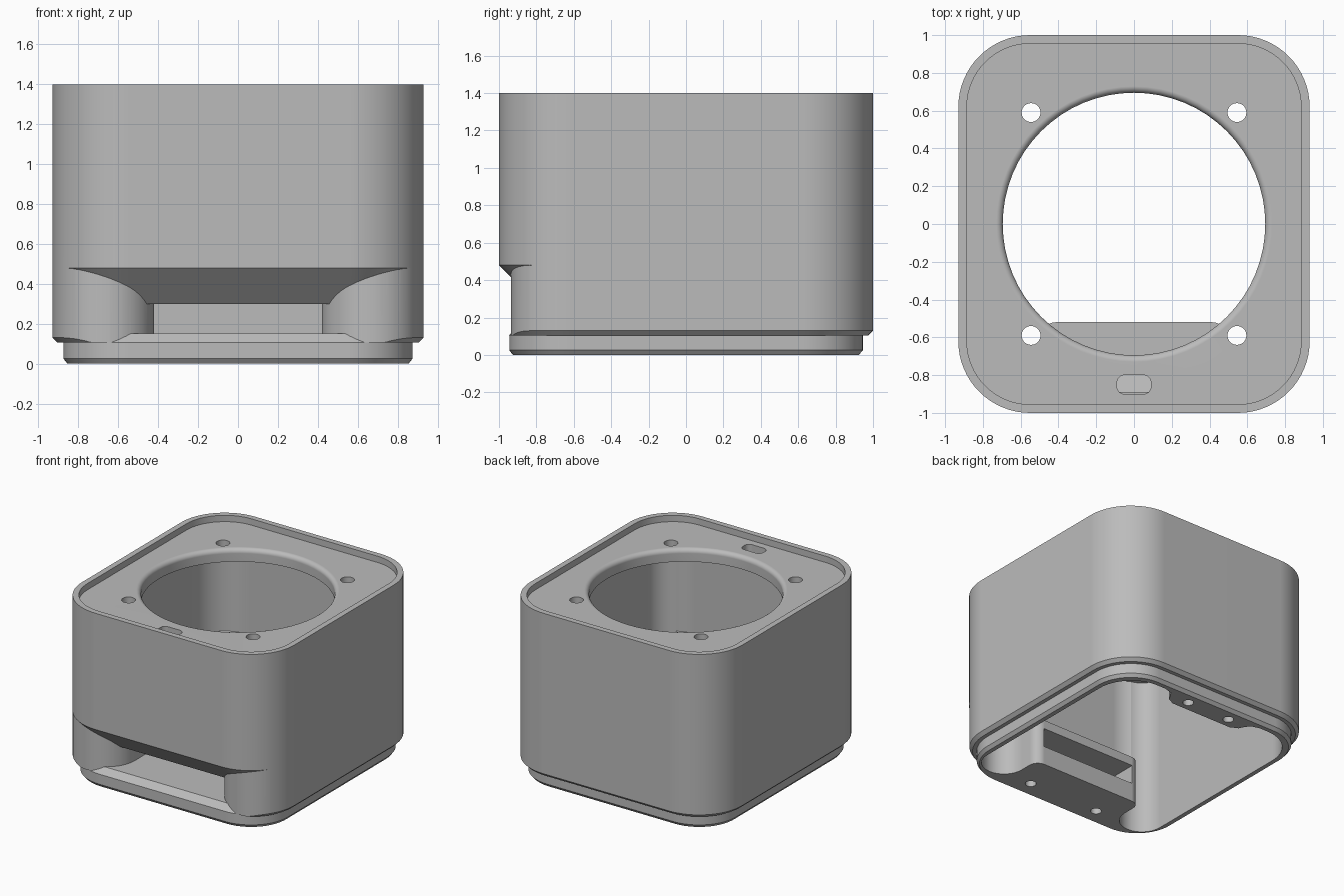
import bpy
import bmesh
from math import cos, sin, radians

cube = bpy.data.objects.get("Cube")
if cube:
    bpy.data.objects.remove(cube, do_unlink=True)

HALF_X, HALF_Y, CORNER = 0.93, 1.0, 0.38


def arc(cx, cy, r, start, end, n=16):
    steps = [radians(start + (end - start) * i / n) for i in range(n + 1)]
    return [(cx + r * cos(a), cy + r * sin(a)) for a in steps]


def rounded(hx, hy, r, cx=0, cy=0):
    pts = []
    for i, (sx, sy) in enumerate([(1, 1), (-1, 1), (-1, -1), (1, -1)]):
        pts += arc(cx + sx * (hx - r), cy + sy * (hy - r), r, 90 * i, 90 * i + 90)
    return pts


def outline(inset):
    return rounded(HALF_X - inset, HALF_Y - inset, CORNER - inset)


def mirrored(half):
    """Close a right-hand half outline with its mirror image."""
    return half + [(-x, y) for x, y in reversed(half)]


def stack(name, rings):
    """Solid through a list of (z, outline) rings of equal point count."""
    bm = bmesh.new()
    loops = [[bm.verts.new((x, y, z)) for x, y in pts] for z, pts in rings]
    bm.faces.new(loops[0])
    bm.faces.new(loops[-1])
    n = len(loops[0])
    for a, b in zip(loops, loops[1:]):
        for i in range(n):
            j = (i + 1) % n
            bm.faces.new((a[i], a[j], b[j], b[i]))
    bmesh.ops.recalc_face_normals(bm, faces=bm.faces)
    mesh = bpy.data.meshes.new(name)
    bm.to_mesh(mesh)
    bm.free()
    ob = bpy.data.objects.new(name, mesh)
    bpy.context.collection.objects.link(ob)
    return ob


def prism(name, pts, z0, z1):
    return stack(name, [(z0, pts), (z1, pts)])


def inset_stack(name, levels):
    return stack(name, [(z, outline(d)) for z, d in levels])


def subtract(target, cutter):
    mod = target.modifiers.new("cut", "BOOLEAN")
    mod.operation, mod.solver, mod.object = "DIFFERENCE", "EXACT", cutter
    graph = bpy.context.evaluated_depsgraph_get()
    mesh = bpy.data.meshes.new_from_object(target.evaluated_get(graph))
    target.modifiers.clear()
    target.data = mesh
    bpy.data.objects.remove(cutter, do_unlink=True)


# Outer shell with its stepped, chamfered bottom lip
housing = inset_stack("housing", [(0, 0.075), (0.025, 0.055), (0.105, 0.055),
                                  (0.105, 0.025), (0.13, 0), (1.4, 0)])

# Main cavity, leaving the front duct block and hollow corner posts
cavity_half = arc(0.52, 0.59, 0.3, 90, 0)
cavity_half += arc(0.655, -0.69, 0.165, 0, -180)
cavity_half += arc(0.415, -0.595, 0.075, 0, 90, 8)
cavity = prism("cavity", mirrored(cavity_half), -0.1, 1.25)

# Screw flange kept at the back of the cavity
flange_half = [(0.45, 1.1), (0.45, 0.89), (0.38, 0.87), (0.35, 0.83),
               (0.33, 0.79), (0.27, 0.76)]
subtract(cavity, prism("flange", mirrored(flange_half), -0.2, 0.12))
subtract(housing, cavity)

# Upper cavity above the sloping duct hood
subtract(housing, inset_stack("upper_cavity", [(0.37, 0.26), (0.515, 0.1115),
                                               (1.249, 0.1115)]))

# Front duct opening: flared cheeks, sloped ceiling and raised floor
duct_half = [(1.2, -1.3), (1.2, -0.99)]
duct_half += arc(0.665, -0.69, 0.245, -31, -180, 28) + [(0.42, -0.48)]
duct = prism("duct", mirrored(duct_half), 0.1, 0.48)
subtract(duct, inset_stack("ceiling", [(0.30, 0.18), (0.50, -0.02)]))
subtract(duct, inset_stack("floor", [(0.05, 0.054), (0.105, 0.054), (0.15, 0.10)]))
subtract(housing, duct)

# Shallow recess on top
subtract(housing, inset_stack("recess", [(1.35, 0.045), (1.5, 0.045)]))

# Large round opening with a rounded upper edge
rings = [(1.1, 0.695)]
rings += [(z + 1.315, r) for r, z in arc(0.73, 0, 0.035, 180, 90, 6)]
rings += [(1.45, 0.73)]
subtract(housing, stack("opening", [(z, arc(0, 0, r, 0, 354.375, 63)) for z, r in rings]))

# Screw holes through the top, and blind ones in the base
for side in (-1, 1):
    for x, y, r, z0, z1 in [(0.545, 0.59, 0.05, 1.15, 1.5), (0.545, -0.59, 0.05, 1.15, 1.5),
                            (0.31, -0.8, 0.04, -0.1, 0.1), (0.19, 0.84, 0.04, -0.1, 0.09)]:
        subtract(housing, prism("hole", arc(side * x, y, r, 0, 345, 23), z0, z1))

# Cable slot
subtract(housing, prism("slot", rounded(0.09, 0.05, 0.04, 0, -0.85), 1.15, 1.5))

# Grey finish
grey = bpy.data.materials.new("grey")
grey.use_nodes = True
colour = (0.5, 0.5, 0.5, 1)
grey.diffuse_color = colour
grey.node_tree.nodes["Principled BSDF"].inputs["Base Color"].default_value = colour
housing.data.materials.clear()
housing.data.materials.append(grey)
for face in housing.data.polygons:
    face.material_index = 0

# Smooth curves with sharp edges
bpy.ops.object.select_all(action="DESELECT")
housing.select_set(True)
bpy.context.view_layer.objects.active = housing
bpy.ops.object.shade_smooth_by_angle(angle=radians(25))
weighted = housing.modifiers.new("weighted_normals", "WEIGHTED_NORMAL")
weighted.keep_sharp = True
